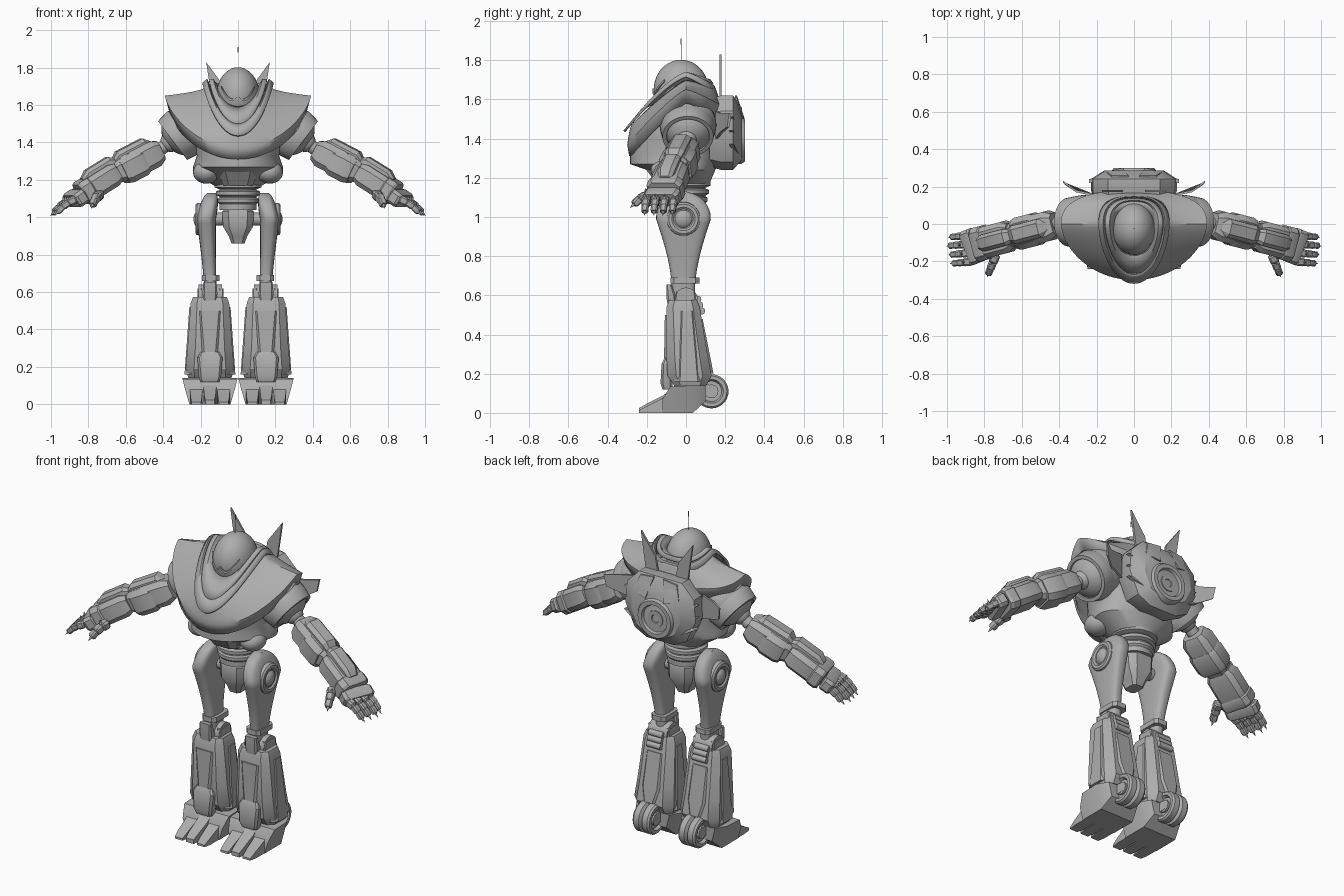
import bpy, bmesh, math
from mathutils import Vector, Matrix

if "Cube" in bpy.data.objects:
    bpy.data.objects.remove(bpy.data.objects["Cube"], do_unlink=True)

colour = (.42, .42, .42, 1)
grey = bpy.data.materials.new("plain grey metal")
grey.use_nodes = True
grey.diffuse_color = colour
grey.node_tree.nodes["Principled BSDF"].inputs["Base Color"].default_value = colour
parts = []


def finish(name, bm, mirror=False, thickness=0):
    bmesh.ops.recalc_face_normals(bm, faces=bm.faces)
    mesh = bpy.data.meshes.new(name)
    bm.to_mesh(mesh)
    bm.free()
    mesh.materials.append(grey)
    ob = bpy.data.objects.new(name, mesh)
    bpy.context.collection.objects.link(ob)
    if thickness:
        ob.modifiers.new("thickness", 'SOLIDIFY').thickness = thickness
    if mirror:
        ob.modifiers.new("mirror", 'MIRROR')
    parts.append(ob)


def loft(name, rings, mirror=False, thickness=0):
    """Skin equal point loops; closed at the ends unless it is a thin shell."""
    bm = bmesh.new()
    loops = [[bm.verts.new(point) for point in ring] for ring in rings]
    for low, high in zip(loops, loops[1:]):
        for i in range(len(low)):
            bm.faces.new((low[i - 1], low[i], high[i], high[i - 1]))
    if not thickness:
        bm.faces.new(loops[0])
        bm.faces.new(loops[-1])
    finish(name, bm, mirror, thickness)


def circle(count):
    return [(math.cos(math.tau * k / count), math.sin(math.tau * k / count)) for k in range(count)]


def lerp(a, b, t):
    return a + (b - a) * t


def lathe(name, centre, axis, profile, mirror=False, count=36):
    """Turn (radius, height) points around an axis through the centre."""
    turn = Vector(axis).to_track_quat('Z', 'Y')
    loft(name, [[Vector(centre) + turn @ Vector((r * c, r * s, h)) for c, s in circle(count)]
                for r, h in profile], mirror)


def dish(name, centre, axis, radius, depth, mirror=True):
    """Drum with a rounded rim, a sunken face and a small raised hub."""
    lathe(name, centre, axis, [(radius * r, depth * h) for r, h in (
        (.8, 0), (1, .2), (1, .8), (.9, 1), (.7, 1), (.6, .7), (.4, .7), (.4, .9), (.2, .9), (.1, .7))], mirror)


def ball(name, centre, size, mirror=True):
    bm = bmesh.new()
    place = Matrix.Translation(centre) @ Matrix.Diagonal((*size, 1))
    bmesh.ops.create_uvsphere(bm, u_segments=36, v_segments=20, radius=1, matrix=place)
    finish(name, bm, mirror)


def rod(name, start, end, radius, tip=1, mirror=True):
    axis = Vector(end) - Vector(start)
    lathe(name, start, axis, [(radius, 0), (radius * tip, axis.length)], mirror, 16)


def bevelled(u0, u1, v0, v1):
    """Rectangle with cut corners."""
    c = min(u1 - u0, v1 - v0) / 5
    return [(u0 + c, v0), (u1 - c, v0), (u1, v0 + c), (u1, v1 - c),
            (u1 - c, v1), (u0 + c, v1), (u0, v1 - c), (u0, v0 + c)]


def tower(name, x, sections):
    """Stack (height, half width, front, back) sections, paired when off centre."""
    loft(name, [[(u, v, z) for u, v in bevelled(x - half, x + half, front, back)]
                for z, half, front, back in sections], x > 0)


def limb(name, start, end, half, up, down, taper=.75):
    """Armour block along a line, narrowing at both ends."""
    start, end = Vector(start), Vector(end)
    axis = (end - start).normalized()
    side = Vector((0, 0, 1)).cross(axis).normalized()
    rise = axis.cross(side)
    loft(name, [[start.lerp(end, t) + (side * a + rise * b) * k for a, b in bevelled(-half, half, -down, up)]
                for t, k in ((0, taper), (.15, 1), (.8, 1), (1, taper))], True)


def plate(name, outline, offset):
    """Paired flat outline pushed along an offset."""
    loft(name, [outline, [Vector(point) + Vector(offset) for point in outline]], True)


def oval(x, front, back, z_front, z_side, z_back, power=1.4):
    """Pointed oval loop whose height runs from front to side to back."""
    ring = []
    for c, s in circle(72):
        if c > 0:
            ring.append((x * s, front * c ** 1.15, lerp(z_side, z_front, c ** power)))
        else:
            ring.append((x * math.copysign(abs(s) ** .8, s), back * abs(c) ** .8, lerp(z_side, z_back, -c)))
    return ring


# Head, face ridge and antenna
skull, size = Vector((0, -.025, 1.65)), Vector((.115, .14, .152))
ball("head", skull, size, False)
ridge = []
for k in range(-12, 13):
    u = k / 16
    w = abs(u) ** 2.5 - .2 + .2 * math.exp(-(u * 6) ** 2)
    spot = Vector((u, -math.sqrt(1 - u * u - w * w), w))
    ridge.append([skull + size * (spot * depth) + Vector((0, 0, lift))
                  for depth, lift in ((1.05, -.006), (1.05, .006), (.9, .006), (.9, -.006))])
loft("face_ridge", ridge)
crown = skull + Vector((0, 0, .26))
rod("antenna", skull, crown, .001, mirror=False)
rod("antenna_tip", crown - Vector((0, 0, .03)), crown, .003, mirror=False)

# Neck plate, collar bands and the flared breastplate
neck = oval(.1, -.14, .09, 1.6, 1.69, 1.7, 1.6)
for name, step in (("inner_collar", 0), ("outer_collar", 1)):
    band = [oval(.12 + .035 * t, -.22 - .05 * t, .12 + .02 * t, 1.56 - .06 * t, 1.74 - drop, 1.71 - .03 * t - drop, 1.6)
            for t, drop in ((step, .02), (step + .3, 0), (step + 1, .02 * step))]
    loft(name, [neck] + band if step == 0 else band, thickness=.012)
flare = [oval(lerp(.17, .39, t), -.27 - .03 * math.sqrt(t), lerp(.15, .18, t), lerp(1.48, 1.37, t),
              1.7 - .05 * math.sqrt(t), lerp(1.66, 1.57, t)) for t in (0, .1, .3, .5, .75, 1)]
loft("breastplate", flare + [oval(.37, -.29, .17, 1.31, 1.58, 1.5, 1.3)], thickness=.012)

# Torso under the plate
loft("torso", [[(x * s, (front if c > 0 else back) * abs(c), z) for c, s in circle(48)]
               for z, x, front, back in ((1.58, .2, -.12, .15), (1.48, .25, -.22, .17), (1.4, .24, -.27, .17),
                                         (1.33, .22, -.285, .17), (1.27, .24, -.285, .16), (1.24, .24, -.2, .15),
                                         (1.17, .13, -.11, .12))])
ball("belly_pod", (.17, -.1, 1.24), (.07, .08, .06))
tower("belly_plate", 0, [(1.17, .08, -.15, 0), (1.25, .11, -.21, 0)])
lathe("waist", (0, 0, 0), (0, 0, 1), [(.1, 1.04), (.1, 1.2)])
for k in range(3):
    z = 1.07 + .04 * k
    lathe("waist_ring_" + str(k + 1), (0, 0, z), (0, 0, 1), [(.1, 0), (.11 + .008 * k, .01), (.11 + .008 * k, .028), (.1, .035)])

# Pelvis
tower("pelvis", 0, [(.86, .035, -.045, .045), (.9, .05, -.06, .06), (.95, .08, -.085, .085), (1.03, .085, -.085, .085), (1.06, .06, -.07, .07)])
rod("hip_axle", (.15, 0, .99), (-.15, 0, .99), .035, mirror=False)

# Backpack with turbine, teeth, horns and fins
half_pack = [(.14, .21), (.22, .13), (.23, 0), (.17, -.13), (.09, -.17)]
pack = half_pack + [(-x, z) for x, z in reversed(half_pack)]
loft("backpack", [[(x * k, y, 1.41 + z * k) for x, z in pack]
                  for y, k in ((.12, .9), (.18, 1), (.24, 1), (.285, .7))])
dish("turbine", (0, .2, 1.39), (0, 1, 0), .12, .1, False)
plate("pack_top_plate", [(.03, .25, 1.62), (.12, .25, 1.61), (.15, .27, 1.52), (.06, .29, 1.5)], (0, .01, 0))
plate("horn", [(.05, .17, 1.56), (.13, .17, 1.56), (.17, .17, 1.83), (.075, .17, 1.7)], (0, .012, 0))
for k in range(3):
    z = 1.35 + .07 * k
    plate("pack_tooth_" + str(k + 1), [(.14, .23, z + .03), (.24, .22, z + .02), (.14, .25, z - .03)], (0, .02, 0))
plate("shoulder_fin", [(.22, .15, 1.54), (.31, .17, 1.53), (.38, .22, 1.53), (.37, .21, 1.46), (.31, .17, 1.43), (.22, .15, 1.4)], (0, .012, 0))

# Shoulders
shoulder = Vector((.27, .01, 1.47))
ball("shoulder", shoulder, (.14, .145, .14))
lathe("shoulder_sleeve", shoulder, (.8, 0, -.6), [(.13, 0), (.142, .03), (.13, .1), (.11, .1), (.1, .06), (.03, .06)], True)

# Upper arm and forearm
upper, elbow, wrist = Vector((.42, 0, 1.36)), Vector((.65, -.06, 1.24)), Vector((.84, -.11, 1.12))
rod("arm_rod", shoulder, upper, .035)
ball("arm_joint", shoulder.lerp(upper, .6), (.055, .055, .055))
limb("upper_arm", upper, elbow, .08, .07, .075)
limb("upper_arm_plate", upper.lerp(elbow, .1), elbow, .05, .1, 0, .65)
limb("upper_arm_band", upper.lerp(elbow, .4), upper.lerp(elbow, .9), .088, .065, .085, .9)
limb("elbow_block", upper.lerp(elbow, .8), elbow.lerp(wrist, .3), .05, .05, .05)
limb("forearm", elbow, wrist, .085, .065, .06, .8)
limb("forearm_crest", upper.lerp(elbow, .9), elbow.lerp(wrist, .8), .045, .1, 0)
limb("wrist_cuff", elbow.lerp(wrist, .7), wrist, .092, .068, .064, .9)

# Hands: jointed fingers with claws, and a thumb
palm_end = wrist + Vector((.05, -.02, -.035))
limb("palm", wrist, palm_end, .095, .04, .04, .9)


def finger(name, joint, heading, radius):
    """Three joints that curl downwards, with a knuckle spike and a claw."""
    for k in range(3):
        step = heading.normalized() * .04
        limb(name + "_joint_" + str(k + 1), joint - step * .1, joint + step, radius, radius, radius)
        joint = joint + step
        if k == 0:
            rod(name + "_spike", joint, joint + Vector((.01, 0, .04)), radius * .6, 0.01)
        heading = heading + Vector((0, 0, -.3))
        radius *= .88
    rod(name + "_claw", joint, joint + step * .7, radius * .5, .01)


for k in range(4):
    base = palm_end + Vector((-.01 * abs(k - 1), .07 - .047 * k, .01))
    finger("finger_" + str(k + 1), base, Vector((1, -.1, -.45)), .022)
finger("thumb", wrist + Vector((-.1, -.06, 0)), Vector((.4, -1, -.3)), .025)

# Thighs: a round hip leaning inward, flowing into a slim shaft
hip = Vector((.17, -.013, .99))
thigh = []
for k in range(31):
    z = lerp(1.129, .6, k / 30)
    fall = max(0, (hip.z - z) / .39)
    above = max(0, z - hip.z)
    depth = math.sqrt(.14 ** 2 - above ** 2) if above else lerp(.14, .058, math.sin(fall * math.pi / 2))
    thigh.append([(hip.x - .025 * fall - above / 5 + (.02 + .23 * depth) * math.copysign(abs(c) ** .65, c),
                   hip.y + depth * math.copysign(abs(s) ** .65, s), z) for c, s in circle(32)])
loft("thigh", thigh, True)
lathe("hip_disc", hip, (1, 0, 0), [(.09, 0), (.085, .05), (.075, .058), (.06, .058), (.05, .05)], True)
ball("hip_ball", hip + Vector((.03, 0, 0)), (.038, .052, .052))
tower("thigh_cuff", .145, [(.66, .047, -.08, .068), (.69, .047, -.08, .068)])

# Knees
leg = .15
rod("knee_hinge", (leg - .065, 0, .58), (leg + .06, 0, .58), .06)
tower("knee_cap", leg, [(.53, .03, -.09, -.06), (.59, .04, -.1, -.05), (.655, .035, -.1, -.075)])
for name, x in (("inner_knee_fork", leg - .06), ("outer_knee_fork", leg + .055)):
    tower(name, x, [(.5, .012, -.07, .06), (.62, .012, -.05, .045)])
for k in range(4):
    y, z = .06 + .01 * (k % 3), .58 - .03 * k
    rod("knee_roll_" + str(k + 1), (leg - .045, y, z), (leg + .045, y, z), .018)

# Shins
tower("shin", leg, [(.14, .115, -.06, .105), (.19, .13, -.095, .13), (.3, .12, -.1, .11),
                    (.54, .103, -.1, .07), (.575, .09, -.085, .055)])
tower("shin_front_plate", leg, [(.28, .05, -.112, 0), (.5, .07, -.108, 0)])
tower("shin_guard", leg, [(.12, .05, -.12, -.07), (.15, .06, -.13, -.07), (.25, .067, -.125, -.07), (.28, .05, -.11, -.07)])
tower("shin_side_panel", leg, [(.16, .136, -.06, .09), (.52, .11, -.035, .045)])
tower("calf_plate", leg, [(.2, .04, 0, .14), (.28, .07, 0, .125), (.48, .06, 0, .085)])
tower("ankle", leg, [(.08, .05, -.06, .06), (.18, .05, -.06, .06)])


# Feet: three toes, a flared instep and a heel wheel
def wedge(name, x, sections):
    """Join (y, bottom, top, half width below, half width above) sections."""
    loft(name, [[(x - below, y, low), (x + below, y, low), (x + above, y, high), (x - above, y, high)]
                for y, low, high, below, above in sections], True)


for name, shift, rise in (("inner_toe", -.073, 0), ("middle_toe", 0, .012), ("outer_toe", .073, 0)):
    wedge(name, leg + shift, [(-.24, 0, .012 + rise, .025, .025), (-.2, 0, .035 + rise, .033, .03),
                              (-.12, 0, .075 + rise, .034, .034), (-.06, 0, .12 + rise, .034, .034)])
wedge("instep", leg, [(-.12, 0, .07, .11, .13), (-.08, 0, .135, .11, .147), (.035, 0, .14, .11, .147), (.1, .06, .14, .09, .11)])
wedge("heel_arm", leg, [(.06, .08, .15, .055, .055), (.15, .09, .14, .05, .05)])
dish("heel_wheel", (leg, .13, .11), (1, 0, 0), .087, .055)
dish("inner_heel_wheel", (leg, .13, .11), (-1, 0, 0), .087, .055)

# Smooth shading with sharp edges
bpy.ops.object.select_all(action='DESELECT')
for ob in parts:
    ob.select_set(True)
bpy.context.view_layer.objects.active = parts[0]
bpy.ops.object.shade_smooth_by_angle(angle=math.radians(32))
